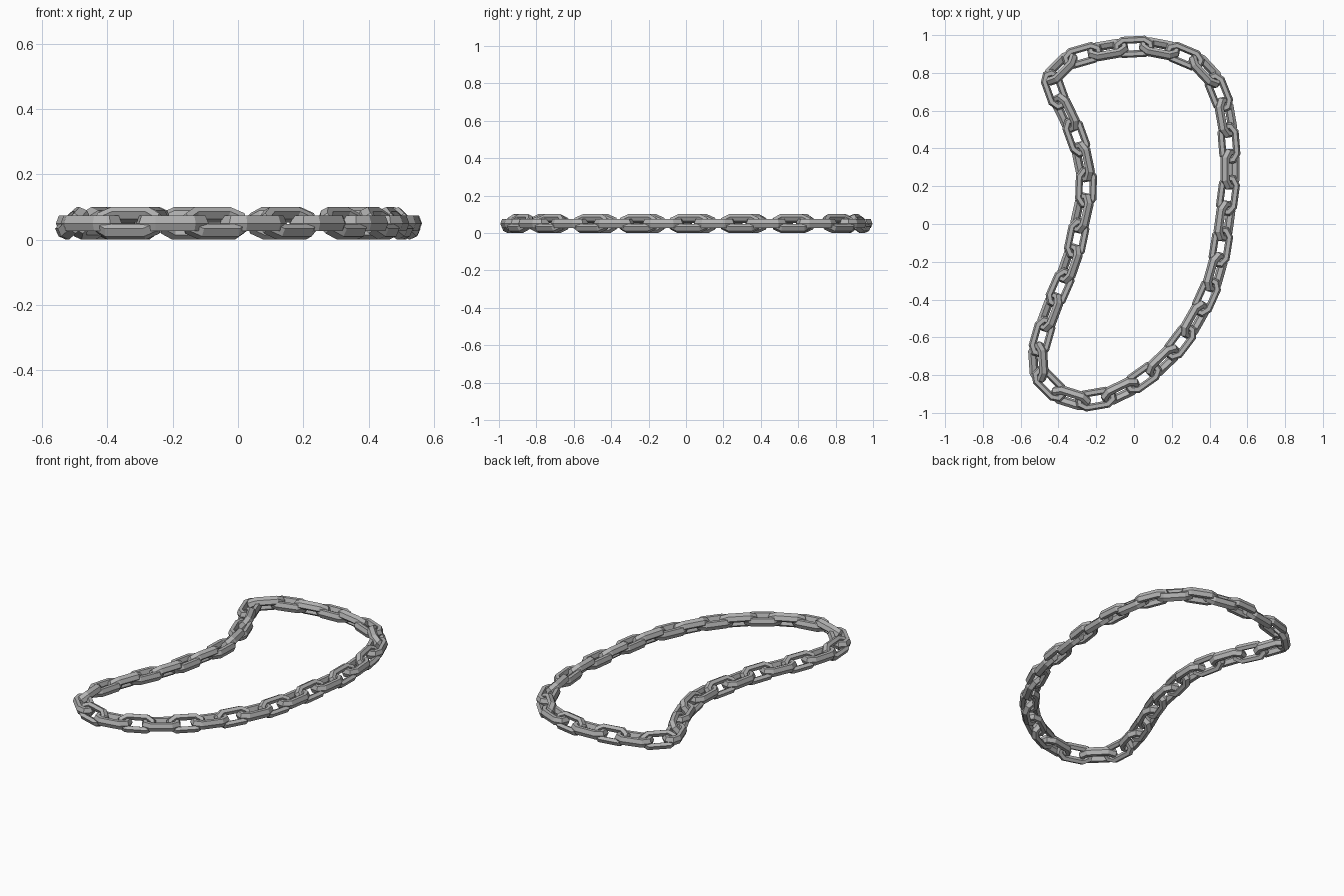
import bpy
import bmesh
import math
from mathutils import Matrix, Vector

cube = bpy.data.objects.get("Cube")
if cube:
    bpy.data.objects.remove(cube, do_unlink=True)

LINK_COUNT = 36
MID_HEIGHT = 0.05

# Clockwise centre line of the closed chain, starting at the middle of its left flank
PATH = [
    (0.51, 0.29), (0.49, 0.1), (0.47, -0.05), (0.45, -0.18), (0.4, -0.35),
    (0.33, -0.49), (0.25, -0.62), (0.15, -0.73), (0.04, -0.82), (-0.08, -0.89),
    (-0.2, -0.93), (-0.32, -0.93), (-0.42, -0.88), (-0.5, -0.79), (-0.51, -0.7),
    (-0.48, -0.57), (-0.41, -0.38), (-0.33, -0.19), (-0.28, 0.04), (-0.25, 0.19),
    (-0.27, 0.34), (-0.31, 0.48), (-0.39, 0.65), (-0.44, 0.76), (-0.34, 0.87),
    (-0.2, 0.91), (0, 0.94), (0.13, 0.93), (0.27, 0.89), (0.38, 0.82),
    (0.45, 0.7), (0.49, 0.55),
]


def smooth_loop(points, steps=12):
    """Sample a closed Catmull-Rom curve through the points."""
    pts = [Vector((x, y, MID_HEIGHT)) for x, y in points]
    count = len(pts)
    samples = []
    for i in range(count):
        a, b, c, d = (pts[(i + k) % count] for k in (-1, 0, 1, 2))
        for step in range(steps):
            t = step / steps
            samples.append(0.5 * (2 * b + (c - a) * t
                                  + (2 * a - 5 * b + 4 * c - d) * t * t
                                  + (3 * b - a - 3 * c + d) * t * t * t))
    return samples


def make_walker(samples):
    """Return the loop length and a function giving the point at a distance."""
    ends = samples[1:] + samples[:1]
    spans = [(b - a).length for a, b in zip(samples, ends)]
    total = sum(spans)

    def point_at(distance):
        distance %= total
        for a, b, span in zip(samples, ends, spans):
            if distance <= span:
                return a.lerp(b, distance / span)
            distance -= span
        return samples[0].copy()

    return total, point_at


def make_link_mesh(material):
    """Sweep a six-sided bar around an elongated octagon."""
    quarter = [(0.089, 0.015), (0.057, 0.037)]
    outline = [Vector(p) for p in quarter]
    outline += [Vector((-x, y)) for x, y in reversed(quarter)]
    outline += [-p for p in outline]
    section = [(0.019, 0), (0.01, 0.024), (-0.01, 0.024),
               (-0.019, 0), (-0.01, -0.024), (0.01, -0.024)]
    bm = bmesh.new()
    rings = []
    for i, corner in enumerate(outline):
        before = (corner - outline[i - 1]).normalized()
        after = (outline[(i + 1) % len(outline)] - corner).normalized()
        n1 = Vector((before.y, -before.x))
        n2 = Vector((after.y, -after.x))
        miter = (n1 + n2) / (1 + n1.dot(n2))
        rings.append([bm.verts.new((*(corner + miter * out), up))
                      for out, up in section])
    for i, ring in enumerate(rings):
        following = rings[(i + 1) % len(rings)]
        for j in range(len(section)):
            k = (j + 1) % len(section)
            bm.faces.new((ring[j], following[j], following[k], ring[k]))
    bmesh.ops.recalc_face_normals(bm, faces=bm.faces)
    mesh = bpy.data.meshes.new("chain_link")
    bm.to_mesh(mesh)
    bm.free()
    mesh.materials.append(material)
    return mesh


# Single steel grey material
steel = bpy.data.materials.new("steel_grey")
steel.use_nodes = True
colour = (0.45, 0.45, 0.45, 1)
steel.diffuse_color = colour
steel.node_tree.nodes["Principled BSDF"].inputs["Base Color"].default_value = colour

# Links alternate between lying flat and leaning with the outer bar low
link_mesh = make_link_mesh(steel)
length, point_at = make_walker(smooth_loop(PATH))
pitch = length / LINK_COUNT
for index in range(LINK_COUNT):
    distance = index * pitch
    back, front = point_at(distance - pitch / 2), point_at(distance + pitch / 2)
    along = (front - back).normalized()
    outward = Vector((-along.y, along.x, 0))
    leaning = index % 2 == 0
    side = (outward - Vector((0, 0, 1))).normalized() if leaning else outward
    frame = Matrix((along, side, along.cross(side))).transposed().to_4x4()
    centre = (point_at(distance) + (back + front) / 2) / 2
    name = "leaning_link" if leaning else "flat_link"
    link = bpy.data.objects.new(f"{name}_{index // 2 + 1}", link_mesh)
    link.matrix_world = Matrix.Translation(centre) @ frame
    bpy.context.collection.objects.link(link)
